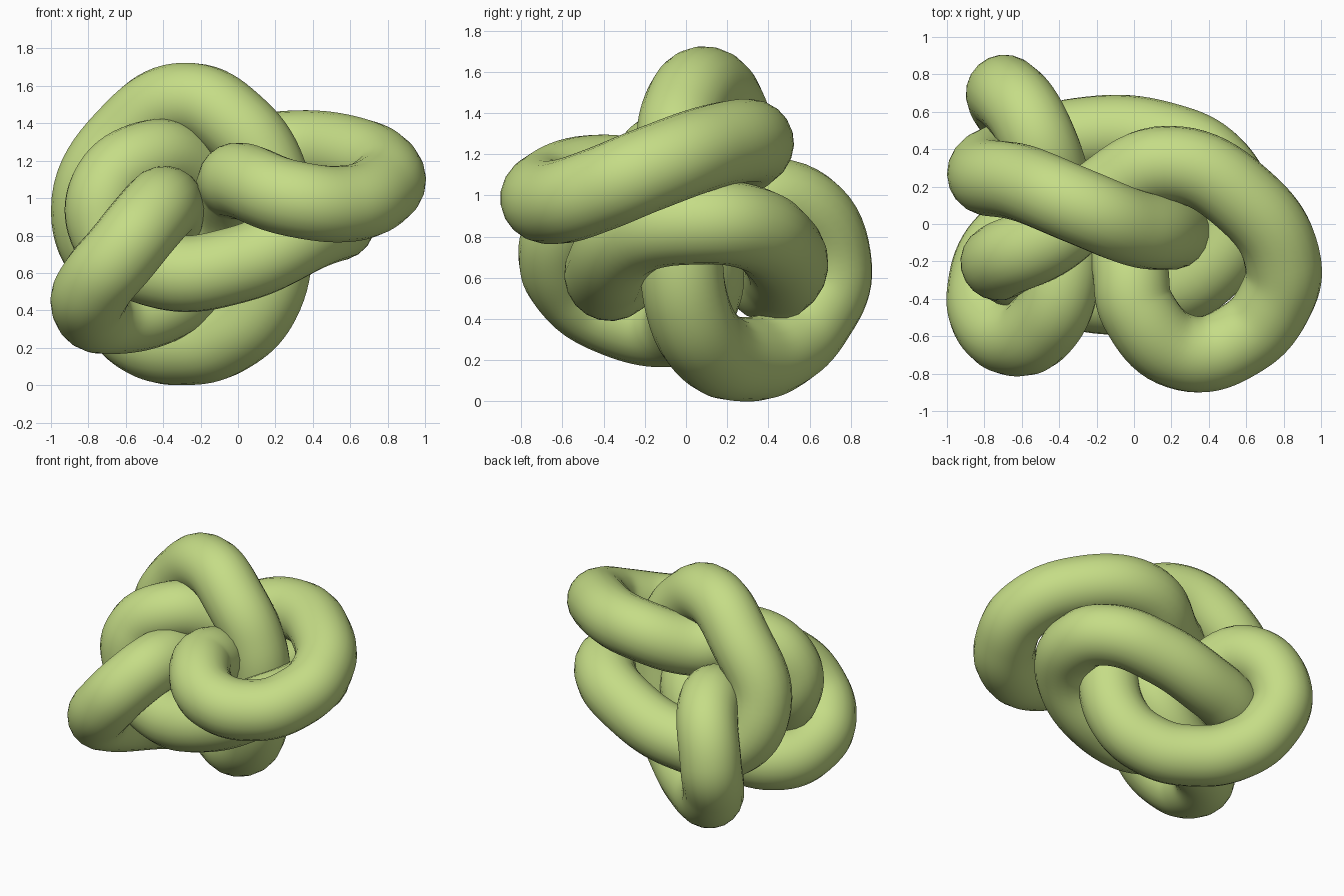
import bpy

# Key points of the closed knot's centre line, in order along the tube
path = [
    # tall loop
    (-0.28, 0.09, 1.52), (0.0, -0.02, 1.38), (0.17, -0.04, 1.12), (0.2, -0.03, 0.82), (0.13, 0.01, 0.45),
    (-0.06, 0.12, 0.26), (-0.28, 0.27, 0.205),
    # rear hook
    (-0.5, 0.45, 0.25), (-0.65, 0.61, 0.41), (-0.69, 0.7, 0.65), (-0.54, 0.51, 0.96), (-0.41, 0.08, 0.87),
    # front left hook
    (-0.4, -0.36, 0.965), (-0.49, -0.54, 0.87), (-0.62, -0.61, 0.71), (-0.76, -0.53, 0.54),
    (-0.795, -0.36, 0.43), (-0.68, -0.09, 0.37),
    (-0.35, 0.04, 0.46), (-0.08, 0.05, 0.75), (-0.02, -0.25, 1.06),
    # right loop
    (0.02, -0.46, 1.09), (0.28, -0.69, 1.0), (0.58, -0.61, 0.97), (0.75, -0.42, 1.03), (0.795, -0.2, 1.12),
    (0.6, 0.12, 1.235), (0.18, 0.32, 1.255), (-0.2, 0.13, 1.16),
    # left arch and lower front strand
    (-0.46, -0.08, 1.215), (-0.7, -0.19, 1.04), (-0.68, -0.22, 0.79), (-0.4, -0.34, 0.61), (0, -0.38, 0.645),
    # strand round the back, rising to the crown
    (0.41, -0.22, 0.83), (0.53, 0.08, 0.87), (0.45, 0.29, 0.85), (0.15, 0.45, 0.75),
    (-0.3, 0.47, 0.625), (-0.62, 0.37, 0.62), (-0.795, 0.27, 0.93), (-0.57, 0.21, 1.36),
]

# Smooth closed tube
curve = bpy.data.curves.new("knot_tube", 'CURVE')
curve.dimensions = '3D'
curve.bevel_depth = 0.205
curve.bevel_resolution = 8
curve.resolution_u = 10
spline = curve.splines.new('BEZIER')
spline.bezier_points.add(len(path) - 1)
for point, co in zip(spline.bezier_points, path):
    point.co = co
    point.handle_left_type = point.handle_right_type = 'AUTO'
spline.use_cyclic_u = True
knot = bpy.data.objects.new("knot_tube", curve)
bpy.context.collection.objects.link(knot)

# Green colour
green = bpy.data.materials.new("green")
green.diffuse_color = (0.56, 0.72, 0.24, 1)
curve.materials.append(green)

# Turn the curve into a smooth mesh
bpy.context.view_layer.objects.active = knot
knot.select_set(True)
bpy.ops.object.convert(target='MESH')
bpy.ops.object.shade_smooth()
